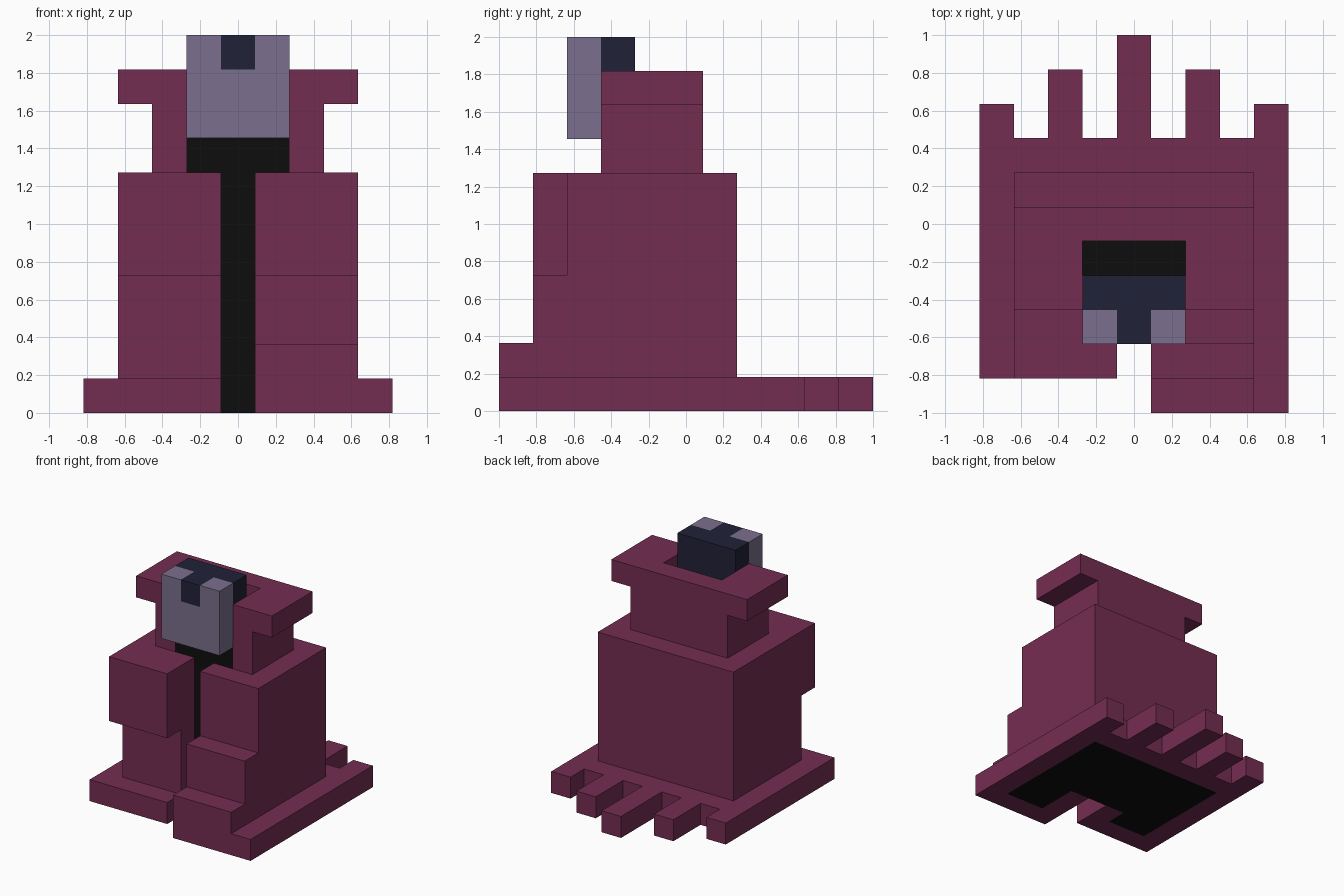
import bpy, bmesh

cube = bpy.data.objects.get("Cube")
if cube:
    bpy.data.objects.remove(cube, do_unlink=True)

U = 2 / 11  # one block


def material(name, rgb):
    lin = [((c / 255 + 0.055) / 1.055) ** 2.4 if c > 10 else c / 255 / 12.92 for c in rgb]
    m = bpy.data.materials.new(name)
    m.use_nodes = True
    m.diffuse_color = (*lin, 1)
    bsdf = m.node_tree.nodes["Principled BSDF"]
    bsdf.inputs["Base Color"].default_value = (*lin, 1)
    bsdf.inputs["Roughness"].default_value = 0.9
    return m


CLOTH = material("maroon cloth", (116, 45, 82))
SKIN = material("dusty lilac skin", (123, 111, 141))
HAIR = material("dark navy hair", (33, 33, 57))
SHADOW = material("black core", (13, 13, 13))


def prism(name, outline, axis, lo, hi, mat):
    """Extrude a 2D outline (in blocks) along an axis from lo to hi."""
    place = {"x": lambda a, b, h: (h, a, b),
             "y": lambda a, b, h: (a, h, b),
             "z": lambda a, b, h: (a, b, h)}[axis]
    bm = bmesh.new()
    rings = [[bm.verts.new([c * U for c in place(a, b, h)]) for a, b in outline]
             for h in (lo, hi)]
    n = len(outline)
    bm.faces.new(rings[0][::-1])
    bm.faces.new(rings[1])
    for i in range(n):
        j = (i + 1) % n
        bm.faces.new((rings[0][i], rings[0][j], rings[1][j], rings[1][i]))
    bmesh.ops.recalc_face_normals(bm, faces=bm.faces)
    mesh = bpy.data.meshes.new(name)
    bm.to_mesh(mesh)
    bm.free()
    mesh.materials.append(mat)
    obj = bpy.data.objects.new(name, mesh)
    bpy.context.scene.collection.objects.link(obj)
    return obj


def rect(a0, a1, b0, b1):
    return [(a0, b0), (a1, b0), (a1, b1), (a0, b1)]


# Ragged back edge of the hem: five tails, longest in the middle
tails = []
for x, tip in ((4, 3.5), (2, 4.5), (0, 5.5), (-2, 4.5), (-4, 3.5)):
    tails += [(x + 0.5, 2.5), (x + 0.5, tip), (x - 0.5, tip), (x - 0.5, 2.5)]
tails = tails[1:-1]  # the outer tails run straight into the sides

# Core footprint, with one leg forward of the other
core = [(1.5, -2.5), (1.5, -4.5), (3.5, -4.5), (3.5, 1.5),
        (-3.5, 1.5), (-3.5, -3.5), (-1.5, -3.5), (-1.5, -2.5)]
prism("core_foot", core, "z", 0, 1, SHADOW)
prism("core_column", rect(-1.5, 1.5, -2.5, -0.5), "z", 1, 8, SHADOW)

# Robe hem wrapped around the core and open at the front
hem = [(0.5, -2.5), (0.5, -5.5), (4.5, -5.5)] + tails + \
      [(-4.5, -4.5), (-0.5, -4.5), (-0.5, -2.5)] + core[::-1]
prism("robe_hem", hem, "z", 0, 1, CLOTH)

# Robe body, split down the front
inner = [(-1.5, -2.5), (-1.5, -0.5), (1.5, -0.5), (1.5, -2.5)]
body = [(0.5, -2.5), (0.5, -3.5), (3.5, -3.5), (3.5, 1.5),
        (-3.5, 1.5), (-3.5, -3.5), (-0.5, -3.5), (-0.5, -2.5)] + inner
prism("robe_body", body, "z", 1, 7, CLOTH)

# Stepped fold on the left, raised sleeve on the right
steps = [(-3.5, 1), (-5.5, 1), (-5.5, 2), (-4.5, 2), (-4.5, 4), (-3.5, 4)]
prism("left_robe_fold", steps, "x", 0.5, 3.5, CLOTH)
prism("right_sleeve", rect(-3.5, -0.5, -4.5, -3.5), "z", 4, 7, CLOTH)

# Collar and wider rim, open at the front
for name, w, lo, hi in (("collar", 2.5, 7, 9), ("collar_rim", 3.5, 9, 10)):
    outer = [(w, -2.5), (w, 0.5), (-w, 0.5), (-w, -2.5)]
    prism(name, outer + inner, "z", lo, hi, CLOTH)

# Face with a notch for the forelock
face = [(-1.5, 8), (1.5, 8), (1.5, 11), (0.5, 11),
        (0.5, 10), (-0.5, 10), (-0.5, 11), (-1.5, 11)]
prism("face", face, "y", -3.5, -2.5, SKIN)

# Hair on the crown with a forelock, and down the back of the head
crown = [(-0.5, -3.5), (0.5, -3.5), (0.5, -2.5), (1.5, -2.5),
         (1.5, -1.5), (-1.5, -1.5), (-1.5, -2.5), (-0.5, -2.5)]
prism("hair_crown", crown, "z", 10, 11, HAIR)
prism("hair_back", rect(-1.5, 1.5, -2.5, -1.5), "z", 8, 10, HAIR)
